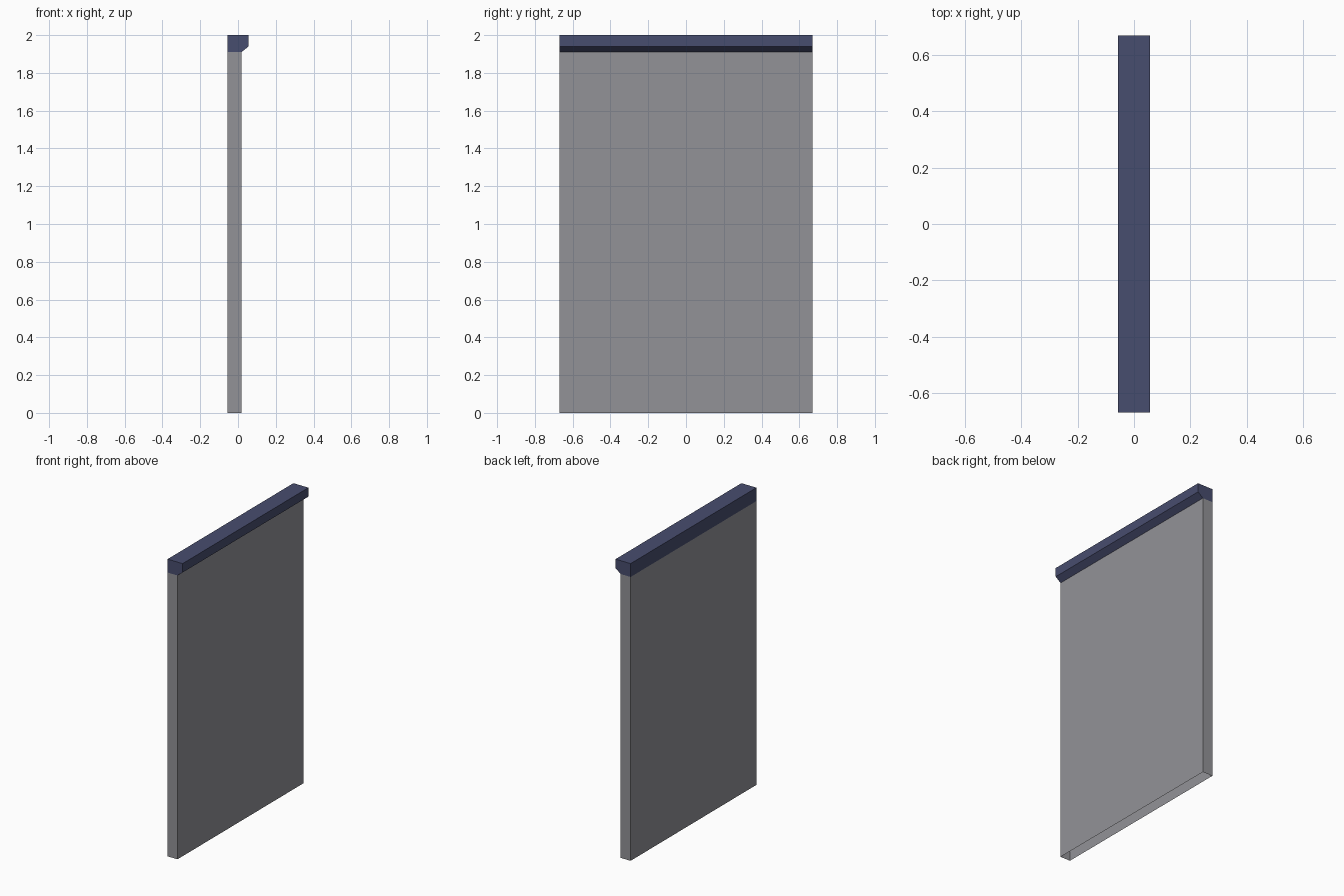
import bpy, bmesh

if "Cube" in bpy.data.objects:
    bpy.data.objects.remove(bpy.data.objects["Cube"])

HALF_Y = 0.669            # half of the length along y
BACK, FACE, LIP = -0.056, 0.018, 0.056
SEAM, LIP_Z, TOP = 1.91, 1.94, 2.0


def material(name, rgb):
    m = bpy.data.materials.new(name)
    m.diffuse_color = (*rgb, 1.0)
    m.use_nodes = True
    m.node_tree.nodes["Principled BSDF"].inputs["Base Color"].default_value = m.diffuse_color
    return m


def extrude_profile(name, profile, mat, open_below=None):
    """Extrude an (x, z) profile along y; optionally drop level faces."""
    bm = bmesh.new()
    face = bm.faces.new([bm.verts.new((x, -HALF_Y, z)) for x, z in profile])
    ext = bmesh.ops.extrude_face_region(bm, geom=[face], use_keep_orig=True)
    verts = [g for g in ext["geom"] if isinstance(g, bmesh.types.BMVert)]
    bmesh.ops.translate(bm, verts=verts, vec=(0, 2 * HALF_Y, 0))
    bmesh.ops.recalc_face_normals(bm, faces=bm.faces)
    # leave the hollow ends open
    drop = [f for f in bm.faces if abs(f.normal.z) > 0.99
            and any(abs(f.calc_center_median().z - z) < 1e-4 for z in open_below or ())]
    bmesh.ops.delete(bm, geom=drop, context='FACES')
    mesh = bpy.data.meshes.new(name)
    bm.to_mesh(mesh)
    bm.free()
    mesh.materials.append(mat)
    obj = bpy.data.objects.new(name, mesh)
    bpy.context.collection.objects.link(obj)
    return obj


grey = material("wall grey", (0.290, 0.290, 0.312))
navy = material("trim navy", (0.064, 0.074, 0.158))

# hollow wall panel, open at the floor and under the trim
extrude_profile("wall_panel",
                [(BACK, 0), (FACE, 0), (FACE, SEAM), (BACK, SEAM)],
                grey, open_below=(0, SEAM))

# top trim with an overhanging, chamfered lip
extrude_profile("top_trim",
                [(BACK, SEAM), (FACE, SEAM), (LIP, LIP_Z), (LIP, TOP), (BACK, TOP)],
                navy, open_below=(SEAM,))
